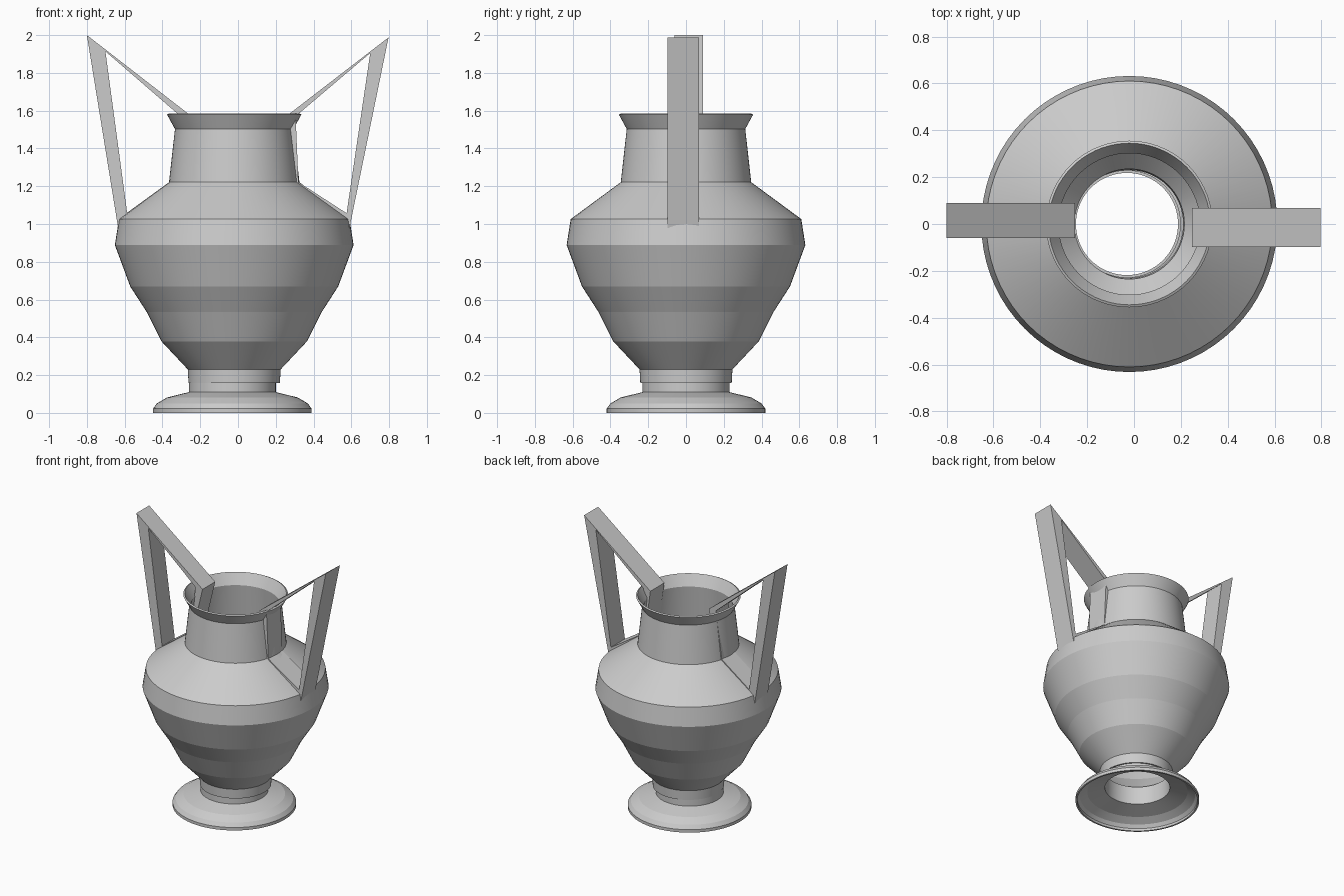
import bpy, bmesh, math

if "Cube" in bpy.data.objects:
    bpy.data.objects.remove(bpy.data.objects["Cube"])

grey = bpy.data.materials.new("stone grey")
grey.diffuse_color = (0.6, 0.6, 0.6, 1)
grey.use_nodes = True
grey.node_tree.nodes["Principled BSDF"].inputs["Base Color"].default_value = grey.diffuse_color

SEGMENTS = 72


def make_object(name, bm):
    bmesh.ops.recalc_face_normals(bm, faces=bm.faces)
    mesh = bpy.data.meshes.new(name)
    bm.to_mesh(mesh)
    bm.free()
    mesh.materials.append(grey)
    obj = bpy.data.objects.new(name, mesh)
    bpy.context.collection.objects.link(obj)
    return obj


def lathe_shell(name, profile, cx, thickness):
    """Revolve (radius, z) points about x = cx, thicken inwards."""
    bm = bmesh.new()
    rings = []
    for r, z in profile:
        rings.append([bm.verts.new((cx + r * math.cos(2 * math.pi * i / SEGMENTS),
                                    r * math.sin(2 * math.pi * i / SEGMENTS), z))
                      for i in range(SEGMENTS)])
    for low, high in zip(rings, rings[1:]):
        for i in range(SEGMENTS):
            j = (i + 1) % SEGMENTS
            bm.faces.new((low[i], low[j], high[j], high[i]))
    obj = make_object(name, bm)
    mod = obj.modifiers.new("wall", 'SOLIDIFY')
    mod.thickness = thickness
    mod.offset = -1
    bpy.ops.object.select_all(action='DESELECT')
    obj.select_set(True)
    bpy.context.view_layer.objects.active = obj
    bpy.ops.object.modifier_apply(modifier="wall")
    bpy.ops.object.shade_smooth_by_angle(angle=math.radians(5.5))


def frame_handle(name, outer, inner, y0, y1):
    """Four-sided flat frame in xz, extruded from y0 to y1."""
    bm = bmesh.new()
    loops = [[bm.verts.new((x, y, z)) for x, z in pts]
             for y in (y0, y1) for pts in (outer, inner)]
    o0, i0, o1, i1 = loops
    for a, b in ((o0, i0), (i0, i1), (i1, o1), (o1, o0)):
        for k in range(4):
            n = (k + 1) % 4
            bm.faces.new((a[k], a[n], b[n], b[k]))
    make_object(name, bm)


# Flared hollow foot with its short stem
lathe_shell("foot", [(0.42, 0.0), (0.42, 0.022), (0.40, 0.05), (0.345, 0.082),
                     (0.23, 0.11), (0.23, 0.235)], -0.03, 0.012)

# Body, shoulder, neck and rim as one thin wall
lathe_shell("vase_body", [(0.23, 0.16), (0.235, 0.235), (0.375, 0.385), (0.453, 0.54),
                          (0.54, 0.675), (0.62, 0.89), (0.60, 1.02), (0.335, 1.215),
                          (0.302, 1.505), (0.345, 1.585)], -0.02, 0.012)

# Tall angular handles
frame_handle("left_handle",
             [(-0.80, 2.0), (-0.252, 1.575), (-0.345, 1.19), (-0.625, 0.92)],
             [(-0.702, 1.914), (-0.31, 1.575), (-0.36, 1.225), (-0.587, 1.06)],
             -0.06, 0.09)
frame_handle("right_handle",
             [(0.797, 1.988), (0.248, 1.565), (0.30, 1.19), (0.578, 0.92)],
             [(0.70, 1.905), (0.305, 1.57), (0.32, 1.222), (0.575, 1.057)],
             -0.098, 0.068)
